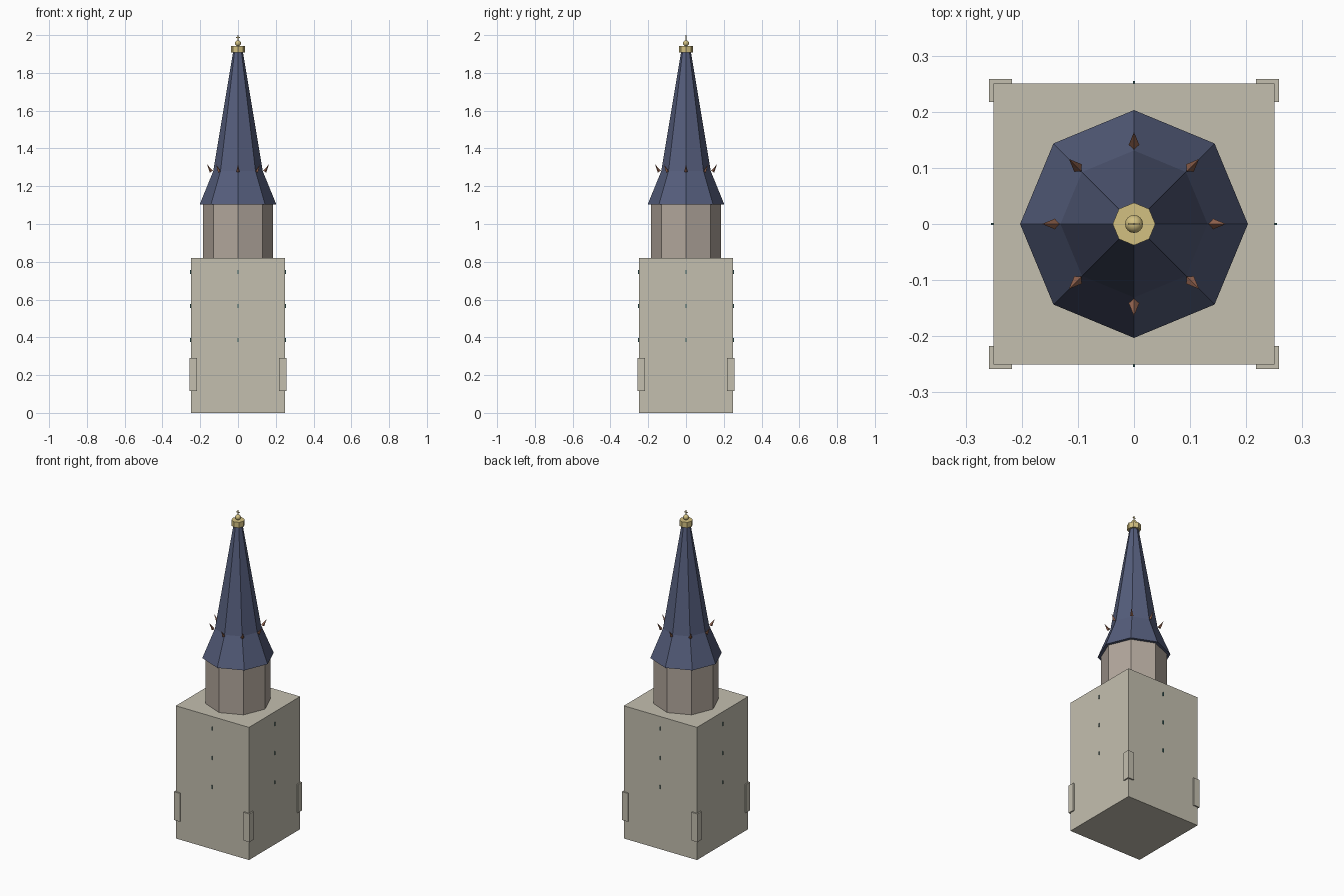
import bpy, bmesh
from math import cos, sin, pi
from mathutils import Vector

if "Cube" in bpy.data.objects:
    bpy.data.objects.remove(bpy.data.objects["Cube"])


def mat(name, rgb):
    m = bpy.data.materials.new(name)
    m.diffuse_color = (*rgb, 1)
    m.use_nodes = True
    m.node_tree.nodes["Principled BSDF"].inputs["Base Color"].default_value = m.diffuse_color
    return m


STONE = mat("pale_stone", (0.55, 0.52, 0.43))
DRUM = mat("drum_stone", (0.44, 0.38, 0.33))
SLATE = mat("blue_slate", (0.09, 0.11, 0.20))
COPPER = mat("copper", (0.30, 0.13, 0.08))
GOLD = mat("gold", (0.65, 0.53, 0.22))
GLASS = mat("dark_glass", (0.04, 0.12, 0.12))


def box(name, lo, hi, material):
    lo, hi = Vector(lo), Vector(hi)
    bpy.ops.mesh.primitive_cube_add(size=1, location=(lo + hi) / 2)
    ob = bpy.context.object
    ob.name = name
    ob.scale = hi - lo
    ob.data.materials.append(material)
    return ob


def octagon_stack(name, profile, material):
    """Closed eight-sided solid from (radius, z) rings, corners on the axes."""
    bm = bmesh.new()
    rings = [[bm.verts.new((r * cos(i * pi / 4), r * sin(i * pi / 4), z))
              for i in range(8)] for r, z in profile]
    for a, b in zip(rings, rings[1:]):
        for i in range(8):
            j = (i + 1) % 8
            bm.faces.new((a[i], a[j], b[j], b[i]))
    bm.faces.new(rings[0][::-1])
    bm.faces.new(rings[-1])
    me = bpy.data.meshes.new(name)
    bm.to_mesh(me)
    bm.free()
    ob = bpy.data.objects.new(name, me)
    bpy.context.collection.objects.link(ob)
    me.materials.append(material)
    return ob


# Square tower and corner blocks
box("tower_body", (-0.25, -0.25, 0), (0.25, 0.25, 0.82), STONE)
for sx in (-1, 1):
    for sy in (-1, 1):
        c = Vector((sx * 0.2375, sy * 0.2375, 0.2025))
        h = Vector((0.0205, 0.0205, 0.0875))
        box("corner_block", c - h, c + h, STONE)

# Slit windows, three on each face
for k in range(4):
    n = Vector((round(cos(k * pi / 2)), round(sin(k * pi / 2)), 0))
    for z in (0.386, 0.566, 0.746):
        c = n * 0.25 + Vector((0, 0, z))
        h = Vector((0.005 if n.x else 0.002, 0.005 if n.y else 0.002, 0.011))
        box("slit_window", c - h, c + h, GLASS)

# Drum, flared spire and gilded collar
octagon_stack("drum", [(0.185, 0.81), (0.185, 1.105)], DRUM)
octagon_stack("spire", [(0.203, 1.103), (0.131, 1.28), (0.026, 1.91)], SLATE)
octagon_stack("collar", [(0.038, 1.908), (0.038, 1.942)], GOLD)

# Ring of outward-leaning spikes
for i in range(8):
    out = Vector((cos(i * pi / 4), sin(i * pi / 4), 0))
    base = out * 0.141 + Vector((0, 0, 1.277))
    tip = out * 0.164 + Vector((0, 0, 1.316))
    axis = tip - base
    bpy.ops.mesh.primitive_cone_add(vertices=4, radius1=0.0095, radius2=0,
                                    depth=axis.length, location=(base + tip) / 2)
    spike = bpy.context.object
    spike.name = "spike"
    # 4-sided base keeps one corner facing outward
    side = Vector((0, 0, 1)).cross(out)
    up = axis.normalized()
    from_cols = (side.cross(up), side, up)
    rot = spike.matrix_world.to_3x3()
    for c, v in enumerate(from_cols):
        rot.col[c] = v
    spike.rotation_euler = rot.to_euler()
    spike.data.materials.append(COPPER)

# Finial ball and cross
bpy.ops.mesh.primitive_uv_sphere_add(segments=16, ring_count=8, radius=0.016,
                                     location=(0, 0, 1.957))
ball = bpy.context.object
ball.name = "finial_ball"
ball.data.materials.append(GOLD)
bpy.ops.object.shade_smooth_by_angle()
box("cross_post", (-0.0015, -0.0015, 1.965), (0.0015, 0.0015, 2.0), GOLD)
box("cross_bar", (-0.011, -0.0015, 1.986), (0.011, 0.0015, 1.989), GOLD)
